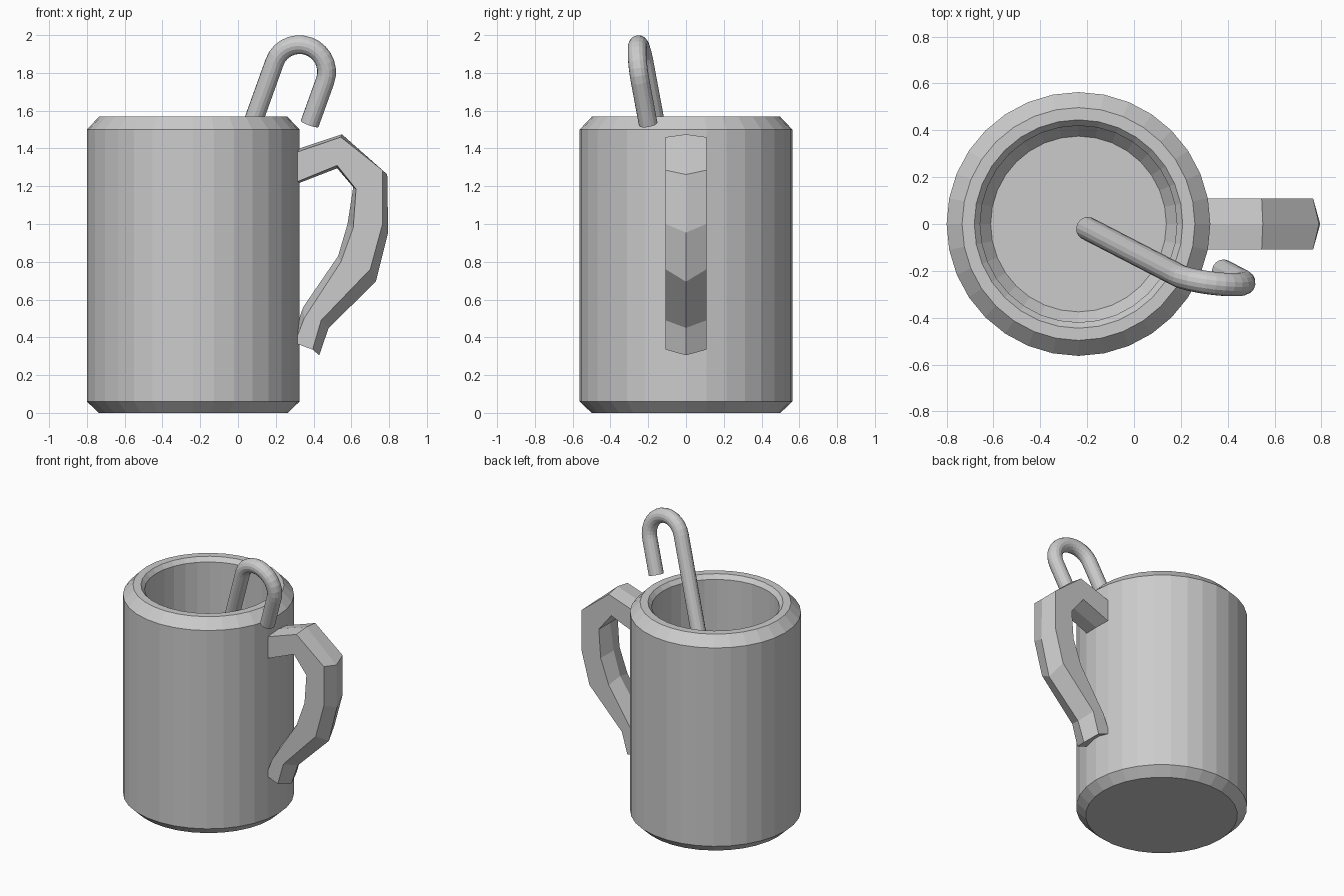
import bpy
import bmesh
from math import cos, sin, pi
from mathutils import Vector

old = bpy.data.objects.get("Cube")
if old:
    bpy.data.objects.remove(old, do_unlink=True)

GREY = (0.6, 0.6, 0.6, 1.0)
clay = bpy.data.materials.new("light grey")
clay.use_nodes = True
clay.diffuse_color = GREY
clay.node_tree.nodes["Principled BSDF"].inputs["Base Color"].default_value = GREY


def ring(center, u, v, radius, sides):
    """Circle of points in the plane of u and v."""
    angles = [2 * pi * i / sides for i in range(sides)]
    return [center + radius * (cos(a) * u + sin(a) * v) for a in angles]


def loft(name, rings):
    """Skin a list of equal-sized rings and cap both ends."""
    bm = bmesh.new()
    loops = [[bm.verts.new(p) for p in r] for r in rings]
    count = len(loops[0])
    for low, high in zip(loops, loops[1:]):
        for i in range(count):
            j = (i + 1) % count
            bm.faces.new((low[i], low[j], high[j], high[i]))
    bm.faces.new(loops[0])
    bm.faces.new(loops[-1])
    bmesh.ops.recalc_face_normals(bm, faces=bm.faces)
    mesh = bpy.data.meshes.new(name)
    bm.to_mesh(mesh)
    bm.free()
    mesh.materials.append(clay)
    obj = bpy.data.objects.new(name, mesh)
    bpy.context.collection.objects.link(obj)
    return obj


# Mug body: outer wall, bevelled rim, inner wall and floor (radius, height)
X, Y, Z = Vector((1, 0, 0)), Vector((0, 1, 0)), Vector((0, 0, 1))
MUG_X = -0.237
profile = [(0.5, 0), (0.563, 0.06), (0.563, 1.5), (0.497, 1.57),
           (0.445, 1.57), (0.42, 1.54), (0.42, 0.2), (0.375, 0.14)]
loft("mug_body", [ring(MUG_X * X + z * Z, X, Y, r, 32) for r, z in profile])

# Handle: six-sided sections with a ridge along the outside and the inside
# each row: outer ridge, outer edge, inner edge, inner ridge as (x, z)
HALF_WIDTH = 0.108
sections = [
    ((0.28, 1.385), (0.28, 1.37), (0.28, 1.21), (0.28, 1.2)),
    ((0.55, 1.475), (0.545, 1.46), (0.525, 1.31), (0.525, 1.295)),
    ((0.79, 1.262), (0.765, 1.285), (0.625, 1.185), (0.61, 1.195)),
    ((0.795, 0.955), (0.765, 1.0), (0.61, 0.98), (0.58, 1.0)),
    ((0.73, 0.695), (0.7, 0.76), (0.545, 0.8), (0.53, 0.83)),
    ((0.48, 0.45), (0.44, 0.49), (0.35, 0.5), (0.345, 0.56)),
    ((0.43, 0.305), (0.395, 0.335), (0.3, 0.37), (0.29, 0.4)),
]


def handle_ring(outer_ridge, outer, inner, inner_ridge):
    w = HALF_WIDTH
    order = [(outer_ridge, 0), (outer, w), (inner, w),
             (inner_ridge, 0), (inner, -w), (outer, -w)]
    return [Vector((p[0], y, p[1])) for p, y in order]


loft("mug_handle", [handle_ring(*s) for s in sections])

# Hooked cane leaning in the mug: straight shaft, half-circle bend, short tip
CANE_RADIUS, BEND_RADIUS, BEND_STEPS = 0.05, 0.143, 14
along = Vector((0.36, -0.186, 1)).normalized()
across = Vector((0.934, -0.073, -0.35))
across = (across - across.dot(along) * along).normalized()
normal = along.cross(across)
bend_start = Vector((0.194, -0.222, 1.858))
bend_center = bend_start + BEND_RADIUS * across


def cane_ring(point, angle):
    outward = -cos(angle) * across + sin(angle) * along
    return ring(point, outward, normal, CANE_RADIUS, 16)


cane = [cane_ring(bend_start - 1.18 * along, 0)]
for step in range(BEND_STEPS + 1):
    a = pi * step / BEND_STEPS
    offset = -cos(a) * across + sin(a) * along
    cane.append(cane_ring(bend_center + BEND_RADIUS * offset, a))
cane.append(cane_ring(bend_center + BEND_RADIUS * across - 0.246 * along, pi))
loft("hooked_cane", cane)
